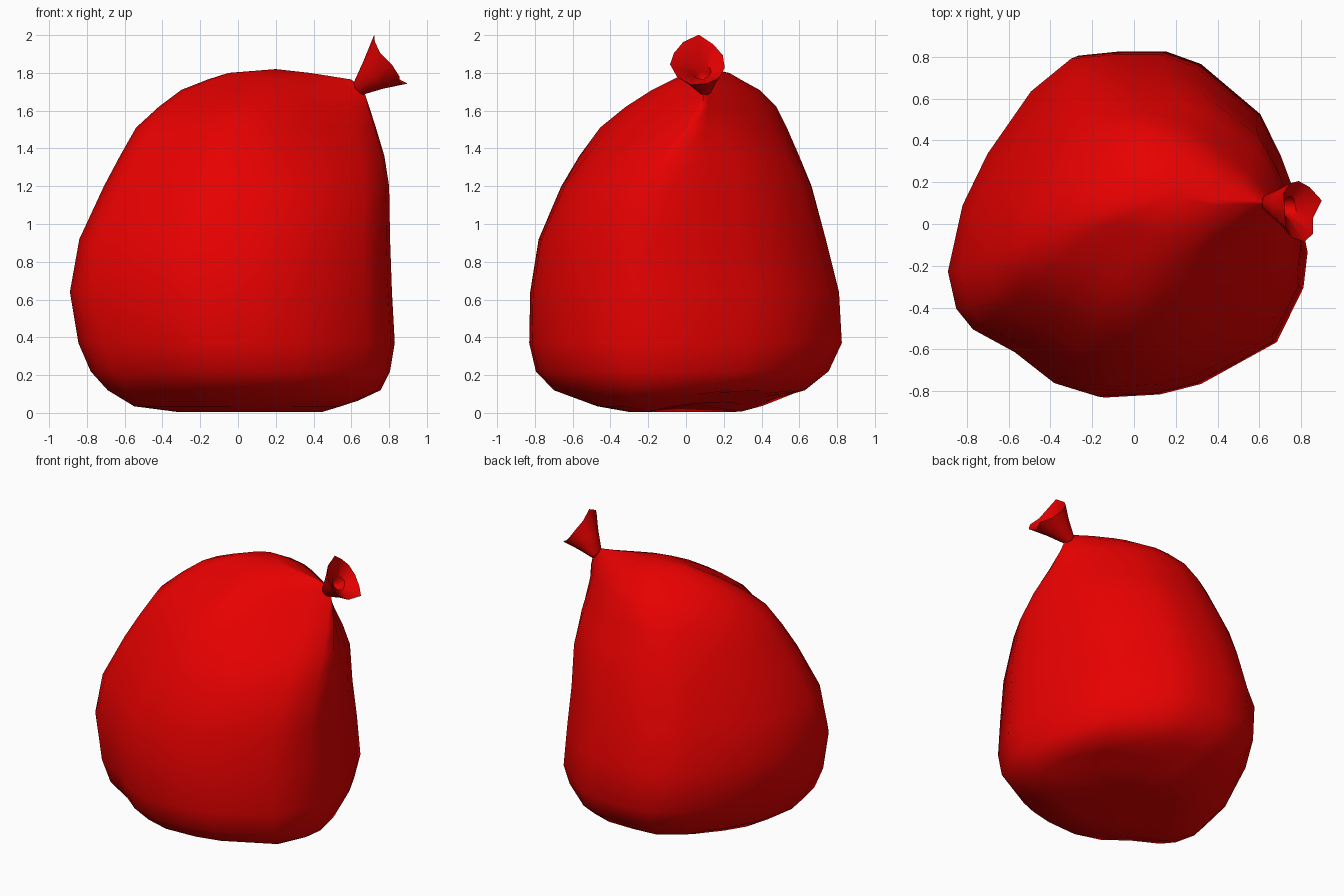
import bpy, bmesh, math, random
from mathutils import Vector

cube = bpy.data.objects.get("Cube")
if cube:
    bpy.data.objects.remove(cube)

red = bpy.data.materials.new("sack red")
red.use_nodes = True
colour = (0.8, 0.0, 0.0, 1)
red.diffuse_color = colour
red.node_tree.nodes["Principled BSDF"].inputs["Base Color"].default_value = colour


def loft(name, rings, start, end, angle):
    """Skin a stack of closed rings, with a fan to a point at both ends."""
    bm = bmesh.new()
    loops = [[bm.verts.new(p) for p in ring] for ring in rings]
    n = len(loops[0])
    for a, b in zip(loops, loops[1:]):
        for i in range(n):
            j = (i + 1) % n
            bm.faces.new((a[i], a[j], b[j], b[i]))
    for loop, tip in ((loops[0], start), (loops[-1], end)):
        v = bm.verts.new(tip)
        for i in range(n):
            bm.faces.new((loop[i], loop[(i + 1) % n], v))
    bmesh.ops.recalc_face_normals(bm, faces=bm.faces)
    mesh = bpy.data.meshes.new(name)
    bm.to_mesh(mesh)
    bm.free()
    mesh.materials.append(red)
    ob = bpy.data.objects.new(name, mesh)
    bpy.context.collection.objects.link(ob)
    bpy.ops.object.select_all(action='DESELECT')
    ob.select_set(True)
    bpy.context.view_layer.objects.active = ob
    bpy.ops.object.shade_smooth_by_angle(angle=math.radians(angle))
    return ob


# Plan outline of the sack, scaled to the extents of every ring
outline = [(.82, -.13), (.77, .12), (.69, .33), (.59, .53), (.3, .77), (.13, .83),
           (-.1, .83), (-.3, .81), (-.5, .66), (-.7, .35), (-.82, .1), (-.89, -.22),
           (-.85, -.4), (-.77, -.5), (-.57, -.61), (-.38, -.76), (-.17, -.825),
           (.1, -.81), (.3, -.76), (.67, -.56), (.8, -.3)]
# z, x from, x to, y from, y to, pinch toward the tied neck
levels = [(0.005, -.32, .52, -.3, .3, 0), (.035, -.55, .65, -.47, .42, 0),
          (.12, -.69, .755, -.7, .63, 0), (.22, -.78, .805, -.795, .755, 0),
          (.37, -.845, .83, -.83, .825, 0), (.64, -.89, .815, -.825, .81, 0),
          (.92, -.84, .805, -.78, .74, 0), (1.2, -.71, .8, -.66, .665, .05),
          (1.36, -.625, .775, -.565, .6, .28), (1.51, -.54, .73, -.455, .535, .58),
          (1.62, -.42, .695, -.32, .48, .82), (1.71, -.3, .665, -.18, .39, .95),
          (1.765, -.16, .6, -.07, .29, 1), (1.8, -.05, .38, .0, .23, .8)]
neck_y = .1
# A shallow dent in the back right flank
dent_at, dent_push, dent_size = Vector((-.6, .55, .9)), Vector((.05, -.05, 0)), .35


def sack_ring(z, x0, x1, y0, y1, pinch):
    ring = []
    for px, py in outline:
        u, v = (px + .89) / 1.71, (py + .825) / 1.655
        x, y = x0 + u * (x1 - x0), y0 + v * (y1 - y0)
        # The back gathers more softly than the front
        gather = pinch * (.65 if y > neck_y else 1)
        y += (neck_y - y) * gather * max(0, (u - .45) / .55) ** 1.3
        # The underside is tucked up toward the back left corner
        lift = max(0, x + y - .25) * .15 if z < .1 else 0
        p = Vector((x, y, z + lift))
        p += dent_push * max(0, 1 - (p - dent_at).length / dent_size)
        ring.append(p)
    return ring


loft("sack_body", [sack_ring(*row) for row in levels], (.08, .05, .045), (.2, .13, 1.82), 60)

# Gathered tuft above the tie: a ragged funnel leaning outward
random.seed(7)
neck = Vector((.635, neck_y, 1.715))
mouth = Vector((.795, .068, 1.858))
axis = Vector((.82, 0, .57))
up = Vector((-.57, 0, .82))
side = Vector((0, 1, 0))
sides = 11


def tuft_ring(t, radius, ragged):
    ring = []
    centre = neck.lerp(mouth, t)
    for i in range(sides):
        a = math.tau * i / sides
        fold = ragged * random.uniform(-1, 1)
        r = radius * (1 + fold * .5)
        ring.append(centre + up * r * math.cos(a) + side * r * math.sin(a)
                    + axis * fold * radius)
    return ring


tuft = [tuft_ring(0, .04, 0), tuft_ring(.5, .09, .04), tuft_ring(1, .15, .2),
        tuft_ring(.68, .055, .15), tuft_ring(.45, .035, 0)]
loft("tied_tuft", tuft, neck - axis * .02, neck.lerp(mouth, .25), 35)
